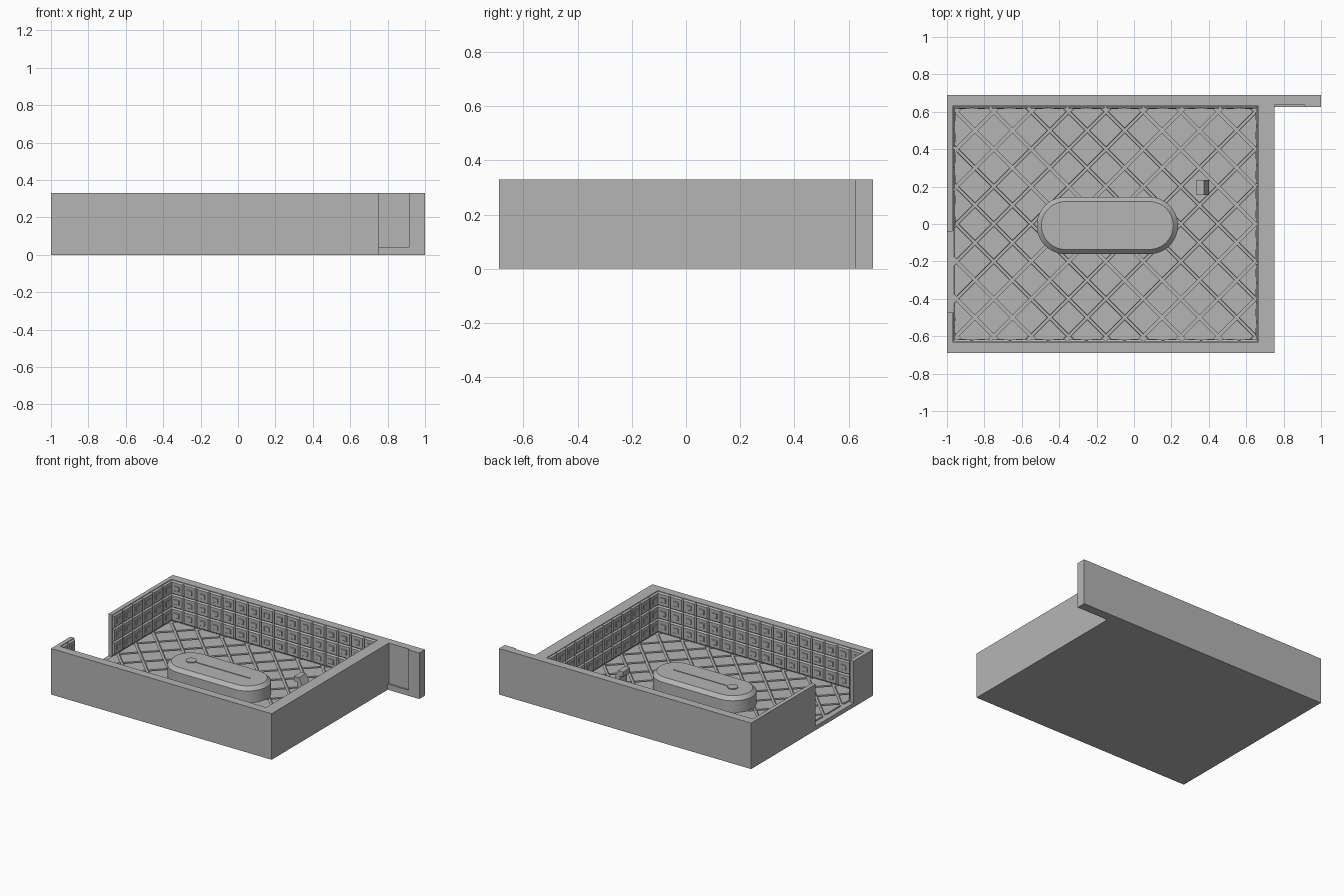
import bpy, bmesh, math
from mathutils import Vector

if "Cube" in bpy.data.objects:
    bpy.data.objects.remove(bpy.data.objects["Cube"], do_unlink=True)

grey = bpy.data.materials.new("plain grey")
grey.use_nodes = True
grey.diffuse_color = (0.46, 0.46, 0.46, 1)
grey.node_tree.nodes["Principled BSDF"].inputs["Base Color"].default_value = grey.diffuse_color

FLOOR, TOP = 0.03, 0.33
LEFT, RIGHT, SIDE = -0.97, 0.665, 0.63     # inner faces of the walls


def finish(name, bm):
    mesh = bpy.data.meshes.new(name)
    bm.to_mesh(mesh)
    bm.free()
    mesh.materials.append(grey)
    obj = bpy.data.objects.new(name, mesh)
    bpy.context.collection.objects.link(obj)
    return obj


def extrude_profile(name, points, direction):
    """Solid made by sweeping a flat outline along a vector."""
    bm = bmesh.new()
    face = bm.faces.new([bm.verts.new(p) for p in points])
    new = bmesh.ops.extrude_face_region(bm, geom=[face], use_keep_orig=True)["geom"]
    bmesh.ops.translate(bm, vec=direction, verts=[g for g in new if isinstance(g, bmesh.types.BMVert)])
    bmesh.ops.recalc_face_normals(bm, faces=bm.faces)
    return finish(name, bm)


def plan(name, outline, low, high):
    return extrude_profile(name, [(x, y, low) for x, y in outline], (0, 0, high - low))


def stadium(x0, x1, y, radius, steps=24):
    """Outline of a long shape with round ends."""
    pts = []
    for cx, start in ((x1 - radius, -math.pi / 2), (x0 + radius, math.pi / 2)):
        for i in range(steps + 1):
            a = start + math.pi * i / steps
            pts.append((cx + radius * math.cos(a), y + radius * math.sin(a)))
    return pts


def inset(bm, faces, thickness, depth):
    bmesh.ops.inset_individual(bm, faces=faces, thickness=thickness, depth=depth, use_even_offset=True)


# Base slab with the back wing, and the walls with the side opening
plan("base", [(-1, -0.69), (0.75, -0.69), (0.75, 0.625), (1, 0.625), (1, 0.69), (-1, 0.69)], 0, FLOOR)
plan("walls", [(-1, -0.04), (-1, 0.69), (1, 0.69), (1, 0.625), (0.915, 0.625), (0.915, 0.637),
               (0.75, 0.637), (0.75, -0.69), (-1, -0.69), (-1, -0.47), (LEFT, -0.47),
               (LEFT, -SIDE), (RIGHT, -SIDE), (RIGHT, SIDE), (LEFT, SIDE), (LEFT, -0.04)], FLOOR, TOP)
plan("wing_sill", [(0.75, 0.625), (0.915, 0.625), (0.915, 0.637), (0.75, 0.637)], FLOOR, 0.04)

# Floor of diamond tiles with narrow joints
bm = bmesh.new()
z = FLOOR + 0.001
bm.faces.new([bm.verts.new(p) for p in
              ((LEFT, -SIDE, z), (RIGHT, -SIDE, z), (RIGHT, SIDE, z), (LEFT, SIDE, z))])
for slope in (1, -1):
    for i in range(-12, 13):
        bmesh.ops.bisect_plane(bm, geom=bm.verts[:] + bm.edges[:] + bm.faces[:],
                               plane_co=(-0.15 + i * 0.2, 0, z), plane_no=(1, slope, 0))
tiles = [f for f in bm.faces if f.calc_area() > 0.003]
inset(bm, tiles, 0.008, 0)
inset(bm, tiles, 0.001, 0.009)
finish("floor_tiles", bm)


# Studded wall tiles: a raised bevelled block with a small square stud
def wall_tiles(name, start, end, count, rows=3):
    bm = bmesh.new()
    a, b = Vector((*start, 0)), Vector((*end, 0))
    low = FLOOR + 0.008
    grid = [[bm.verts.new(a.lerp(b, i / count) + Vector((0, 0, low + (TOP - 0.004 - low) * j / rows)))
             for j in range(rows + 1)] for i in range(count + 1)]
    faces = [bm.faces.new((grid[i][j], grid[i + 1][j], grid[i + 1][j + 1], grid[i][j + 1]))
             for i in range(count) for j in range(rows)]
    inset(bm, faces, 0.006, 0)
    inset(bm, faces, 0.008, 0.011)
    inset(bm, faces, 0.022, 0)
    inset(bm, faces, 0.003, 0.004)
    finish(name, bm)


E = 0.001
wall_tiles("back_wall_tiles", (LEFT, SIDE - E), (RIGHT, SIDE - E), 16)
wall_tiles("front_wall_tiles", (RIGHT, E - SIDE), (LEFT, E - SIDE), 16)
wall_tiles("left_wall_tiles", (RIGHT - E, SIDE), (RIGHT - E, -SIDE), 12)
wall_tiles("right_wall_tiles_rear", (LEFT + E, -0.04), (LEFT + E, SIDE), 6)
wall_tiles("right_wall_tiles_front", (LEFT + E, -SIDE), (LEFT + E, -0.47), 2)

# Raised island with a bevelled rim
bm = bmesh.new()
loops = []
for grow, height in ((0, FLOOR), (0, 0.125), (0.025, 0.15)):
    outline = stadium(-0.52 + grow, 0.235 - grow, -0.008, 0.153 - grow)
    loops.append([bm.verts.new((x, y, height)) for x, y in outline])
n = len(loops[0])
for lower, upper in zip(loops, loops[1:]):
    for i in range(n):
        k = (i + 1) % n
        bm.faces.new((lower[i], lower[k], upper[k], upper[i]))
bm.faces.new(loops[-1])
bm.faces.new(loops[0][::-1])
island = finish("island", bm)
bpy.context.view_layer.objects.active = island
island.select_set(True)
bpy.ops.object.shade_smooth_by_angle(angle=math.radians(25))

# Low round boss and strip on the island
plan("island_boss", stadium(-0.4, -0.33, -0.008, 0.0349, 8), 0.149, 0.157)
plan("island_strip", [(-0.33, -0.012), (0.1, -0.012), (0.1, -0.004), (-0.33, -0.004)], 0.149, 0.154)

# Small hooked post
hook = [(0.36, FLOOR), (0.4, FLOOR), (0.4, 0.115), (0.375, 0.165),
        (0.335, 0.165), (0.335, 0.13), (0.36, 0.13)]
extrude_profile("hook_post", [(x, 0.155, z) for x, z in hook], (0, 0.08, 0))
